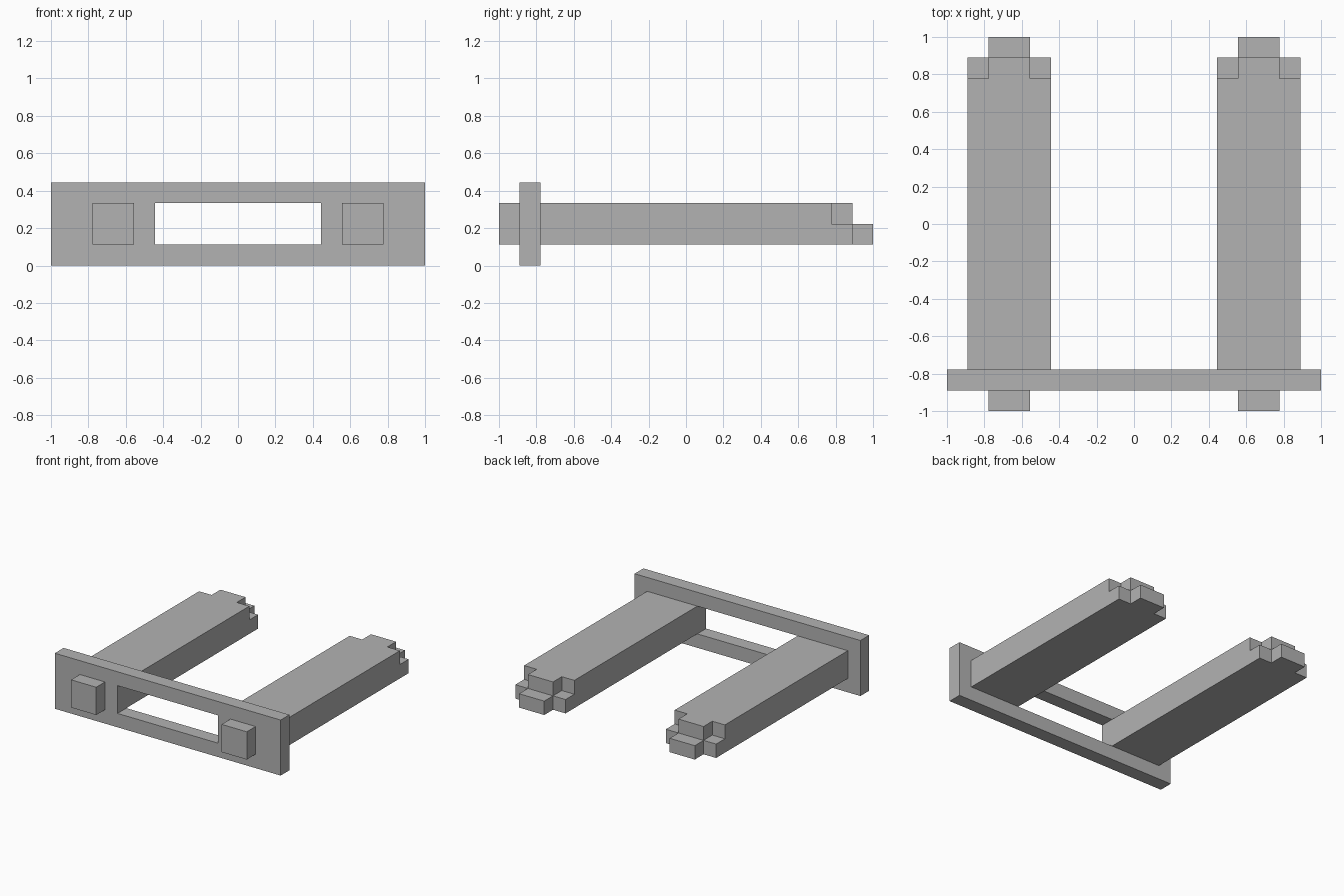
import bpy
import bmesh
from itertools import product

cube = bpy.data.objects.get("Cube")
if cube:
    bpy.data.objects.remove(cube, do_unlink=True)

UNIT = 1 / 9  # every part sits on this module

grey = bpy.data.materials.new("plain_grey")
grey.use_nodes = True
colour = (0.45, 0.45, 0.45, 1)
grey.diffuse_color = colour
grey.node_tree.nodes["Principled BSDF"].inputs["Base Color"].default_value = colour


def block(name, xs, ys, zs, keep=lambda i, j, k: True):
    """Closed skin around the kept cells of a grid of cut lines."""
    lines = (xs, ys, zs)
    ranges = [range(len(line) - 1) for line in lines]
    cells = {c for c in product(*ranges) if keep(*c)}
    bm = bmesh.new()
    verts = {}

    def corner(index):
        if index not in verts:
            verts[index] = bm.verts.new([lines[a][index[a]] * UNIT for a in range(3)])
        return verts[index]

    for cell in cells:
        for axis, side in product(range(3), (0, 1)):
            neighbour = list(cell)
            neighbour[axis] += 1 if side else -1
            if tuple(neighbour) in cells:
                continue
            quad = []
            for u, v in ((0, 0), (1, 0), (1, 1), (0, 1)):
                index = list(cell)
                index[axis] += side
                index[(axis + 1) % 3] += u
                index[(axis + 2) % 3] += v
                quad.append(corner(tuple(index)))
            bm.faces.new(quad if side else quad[::-1])
    bmesh.ops.recalc_face_normals(bm, faces=bm.faces)
    mesh = bpy.data.meshes.new(name)
    bm.to_mesh(mesh)
    bm.free()
    mesh.materials.append(grey)
    obj = bpy.data.objects.new(name, mesh)
    bpy.context.collection.objects.link(obj)
    return obj


def rail_cell(i, j, k):
    # Stepped tip: the middle reaches one step past the sides,
    # and the lower half one step past the upper half
    reach = (1 if i == 1 else 0) + (1 if k == 0 else 0)
    return j <= reach


# Front plate with its central window
block("front_plate", (-9, -4, 4, 9), (-8, -7), (0, 1, 3, 4),
      lambda i, j, k: (i, k) != (1, 1))

# Rails behind the plate and pegs in front of it
for side, sign in (("left", 1), ("right", -1)):
    rail_x = sorted(sign * x for x in (4, 5, 7, 8))
    block(side + "_rail", rail_x, (-7, 7, 8, 9), (1, 2, 3), rail_cell)
    block(side + "_peg", rail_x[1:3], (-9, -8), (1, 3))
